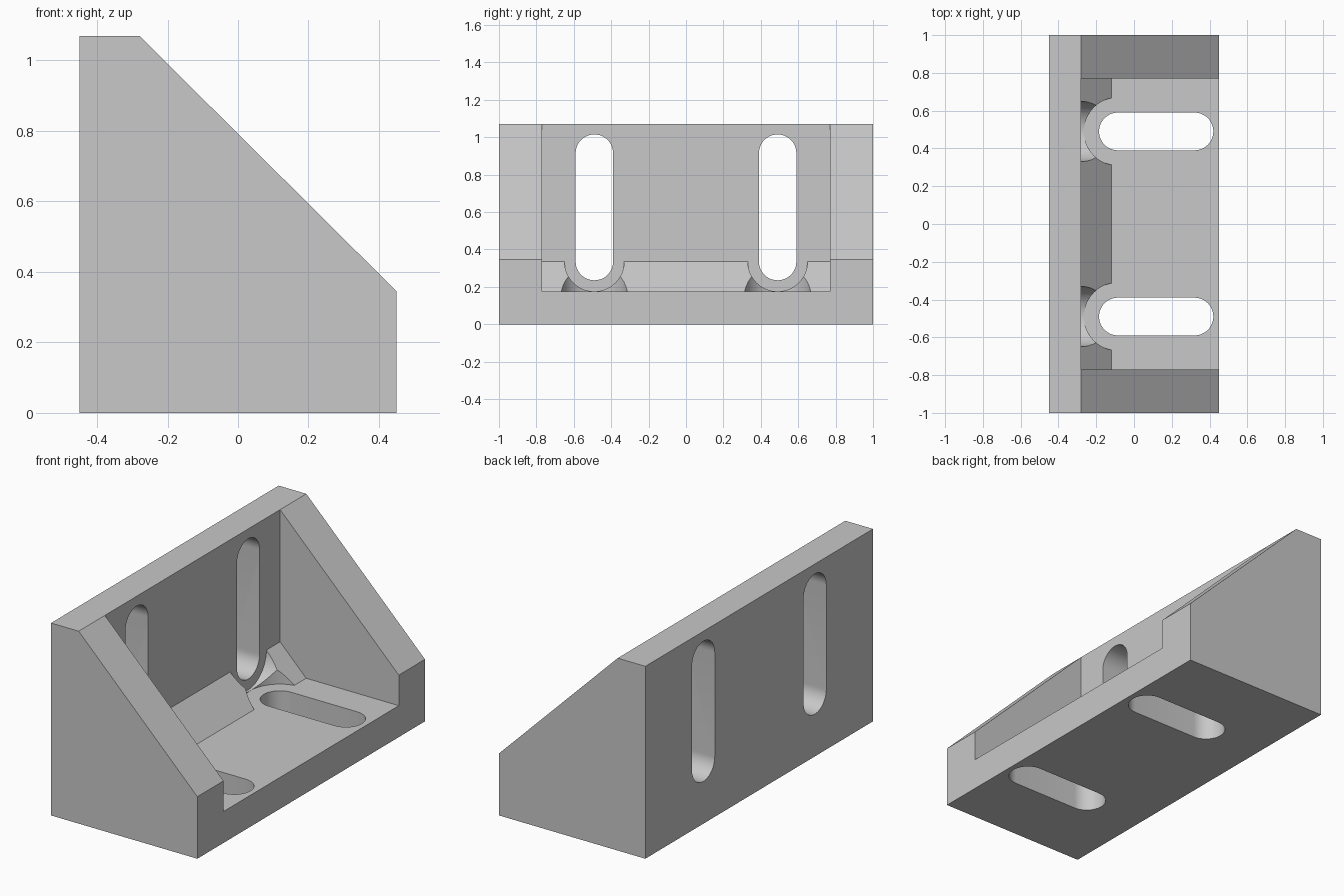
import bpy, bmesh, math
from mathutils import Matrix, Vector

cube = bpy.data.objects.get("Cube")
if cube:
    bpy.data.objects.remove(cube, do_unlink=True)

grey = bpy.data.materials.new("plain grey")
grey.use_nodes = True
COLOUR = (0.58, 0.58, 0.58, 1)
grey.diffuse_color = COLOUR
grey.node_tree.nodes["Principled BSDF"].inputs["Base Color"].default_value = COLOUR


def prism(name, outline, start, sweep):
    """Solid made by sweeping a closed outline along a vector."""
    bm = bmesh.new()
    verts = [bm.verts.new(Vector(p) + Vector(start)) for p in outline]
    face = bm.faces.new(verts)
    ext = bmesh.ops.extrude_face_region(bm, geom=[face])["geom"]
    bmesh.ops.translate(bm, vec=sweep, verts=[v for v in ext if isinstance(v, bmesh.types.BMVert)])
    bmesh.ops.recalc_face_normals(bm, faces=bm.faces)
    mesh = bpy.data.meshes.new(name)
    bm.to_mesh(mesh)
    bm.free()
    mesh.materials.append(grey)
    obj = bpy.data.objects.new(name, mesh)
    bpy.context.collection.objects.link(obj)
    return obj


def stadium(radius, length, steps=24):
    """Rounded slot outline in xy, running from the origin along +x."""
    pts = []
    for end, turn in ((length, -math.pi / 2), (0, math.pi / 2)):
        for i in range(steps + 1):
            a = turn + math.pi * i / steps
            pts.append(Vector((end + radius * math.cos(a), radius * math.sin(a), 0)))
    return pts


def cut(body, cutter):
    mod = body.modifiers.new(cutter.name, "BOOLEAN")
    mod.operation, mod.solver, mod.object = "DIFFERENCE", "EXACT", cutter
    bpy.context.view_layer.objects.active = body
    bpy.ops.object.modifier_apply(modifier=mod.name)
    bpy.data.objects.remove(cutter, do_unlink=True)


HALF, WALL, FLOOR, TOP = 0.45, -0.28, 0.175, 1.07
CORNER = 0.16                      # size of the inner corner bevel
INNER = 0.77                       # inside face of the side gussets
SLOT_Y, SLOT_R = 0.49, 0.1

# Angle block with sloping gusset sides
side = [(-HALF, 0, 0), (HALF, 0, 0), (HALF, 0, 0.345), (WALL, 0, TOP), (-HALF, 0, TOP)]
body = prism("angle_bracket", side, (0, -1, 0), (0, 2, 0))

# Pocket between the gussets, leaving a bevelled inner corner
pocket = [(WALL, 0, FLOOR + CORNER), (WALL + CORNER, 0, FLOOR), (0.7, 0, FLOOR),
          (0.7, 0, 1.3), (WALL, 0, 1.3)]
cut(body, prism("pocket_cutter", pocket, (0, -INNER, 0), (0, 2 * INNER, 0)))

upright = Matrix.Rotation(-math.pi / 2, 4, "Y")   # turns +x slots to run up z
for y in (-SLOT_Y, SLOT_Y):
    floor_end = (-0.085, y, 0)
    wall_end = (0, y, FLOOR + CORNER)
    # Bolt head clearances through the corner bevel
    cut(body, prism("floor_clearance_cutter", stadium(0.18, 0.4),
                    (floor_end[0], y, FLOOR), (0, 0, 0.6)))
    cut(body, prism("wall_clearance_cutter", [upright @ p for p in stadium(0.1595, 0.4)],
                    (WALL, y, wall_end[2]), (0.5, 0, 0)))
    # Through slots in the floor and the upright wall
    cut(body, prism("floor_slot_cutter", stadium(SLOT_R, 0.405),
                    (floor_end[0], y, -0.1), (0, 0, 0.5)))
    cut(body, prism("wall_slot_cutter", [upright @ p for p in stadium(SLOT_R, 0.58)],
                    (-0.6, y, wall_end[2]), (0.6, 0, 0)))

# Smooth curves, crisp corners
bpy.ops.object.select_all(action="DESELECT")
body.select_set(True)
bpy.context.view_layer.objects.active = body
bpy.ops.object.shade_smooth_by_angle(angle=math.radians(25))
